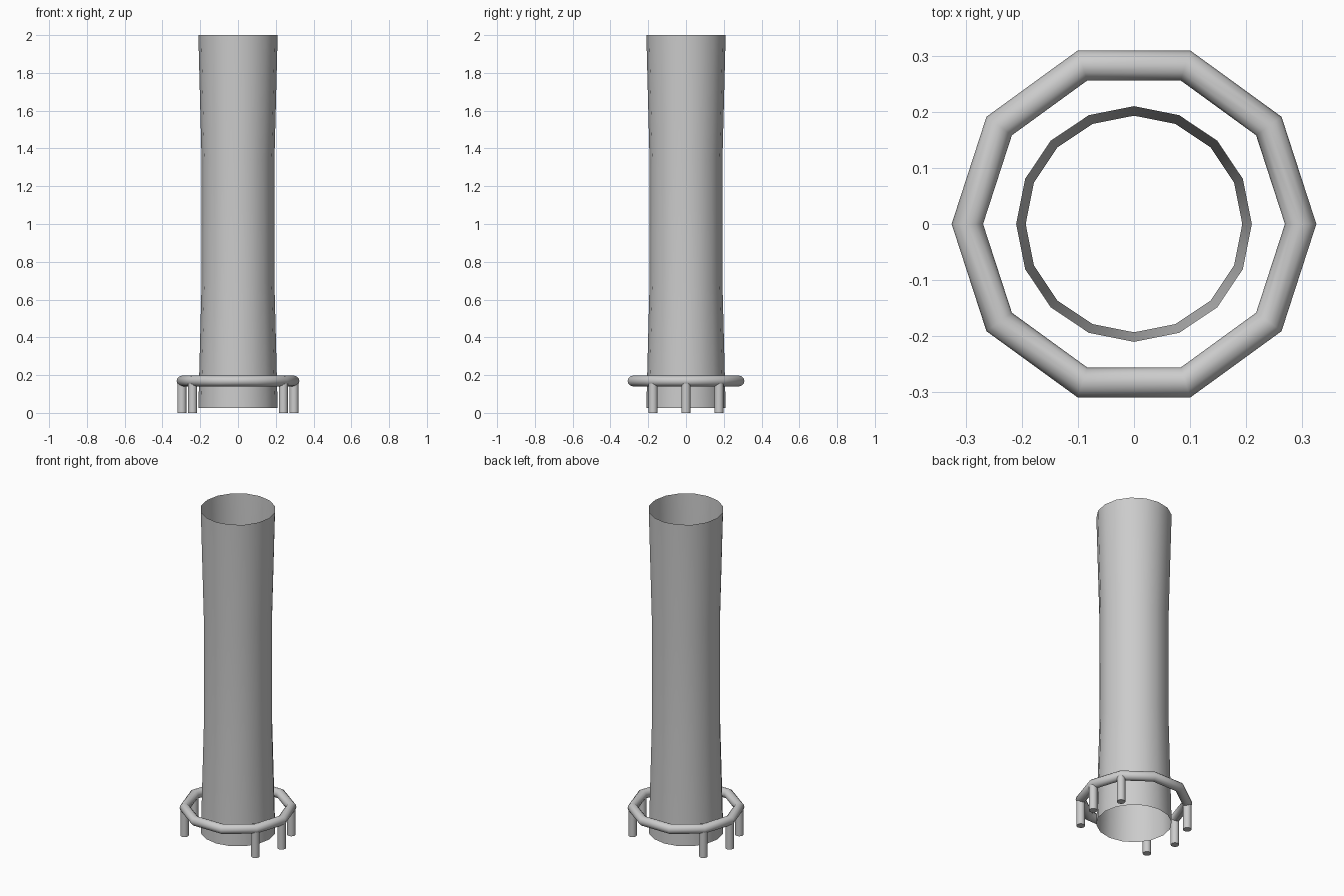
import bpy, bmesh
from math import cos, sin, pi, radians

if "Cube" in bpy.data.objects:
    bpy.data.objects.remove(bpy.data.objects["Cube"])


def lathe(name, profile, sides):
    """Open surface of revolution from (radius, z) points."""
    bm = bmesh.new()
    rings = [[bm.verts.new((r * cos(2 * pi * i / sides), r * sin(2 * pi * i / sides), z))
              for i in range(sides)] for r, z in profile]
    for a, b in zip(rings, rings[1:]):
        for i in range(sides):
            j = (i + 1) % sides
            bm.faces.new((a[i], a[j], b[j], b[i]))
    mesh = bpy.data.meshes.new(name)
    bm.to_mesh(mesh)
    bm.free()
    for p in mesh.polygons:
        p.use_smooth = True
    obj = bpy.data.objects.new(name, mesh)
    bpy.context.collection.objects.link(obj)
    return obj


# Thin open tower shell, slightly waisted
lathe("tower_shell", [(0.21, 0.027), (0.193, 0.685), (0.193, 1.342), (0.21, 2.0)], 16)

# Ten-sided pipe ring around the base
RING_R, RING_Z, PIPE_R = 0.297, 0.169, 0.028
bpy.ops.mesh.primitive_torus_add(major_radius=RING_R, minor_radius=PIPE_R,
                                 major_segments=10, minor_segments=12,
                                 location=(0, 0, RING_Z))
ring = bpy.context.object
ring.name = "pipe_ring"
bpy.ops.object.shade_smooth_by_angle(angle=radians(40))

# Six short legs under the corners of the ring
for n, k in enumerate((-1, 0, 1, 4, 5, 6)):
    a = k * pi / 5
    bpy.ops.mesh.primitive_cylinder_add(vertices=12, radius=0.024, depth=0.16,
                                        location=(RING_R * cos(a), RING_R * sin(a), 0.08))
    bpy.context.object.name = f"ring_leg_{n + 1}"
    bpy.ops.object.shade_smooth_by_angle(angle=radians(40))
